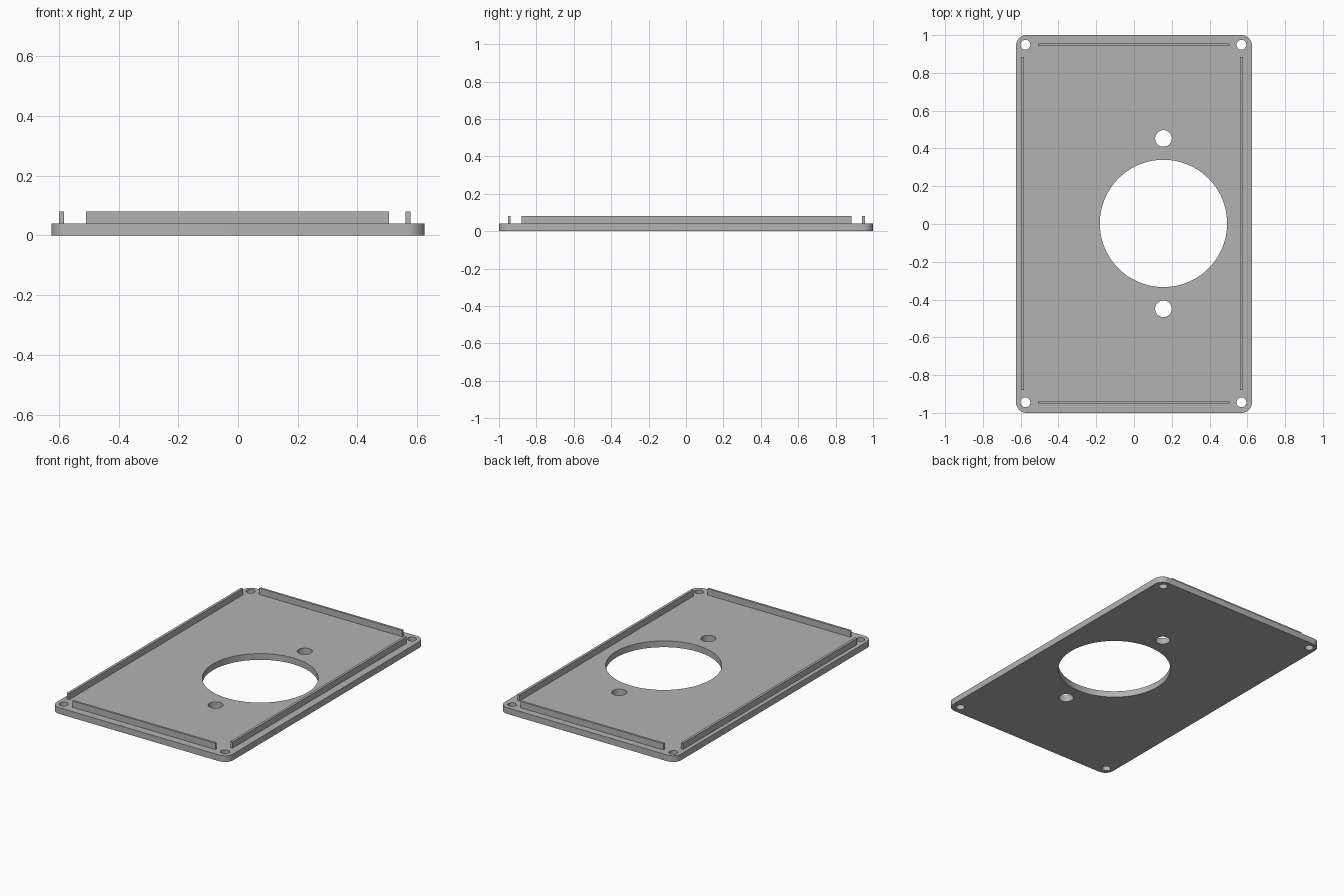
import bpy
import math

cube = bpy.data.objects.get("Cube")
if cube:
    bpy.data.objects.remove(cube, do_unlink=True)

HALF_X, HALF_Y = 0.625, 1.0
THICK, RIB_TOP = 0.04, 0.08
CORNER = 0.057

grey = bpy.data.materials.new("plain grey")
grey.use_nodes = True
colour = (0.45, 0.45, 0.45, 1)
grey.diffuse_color = colour
grey.node_tree.nodes["Principled BSDF"].inputs["Base Color"].default_value = colour


def box(name, x, y, z0, z1, width, depth):
    bpy.ops.mesh.primitive_cube_add(size=1, location=(x, y, (z0 + z1) / 2))
    ob = bpy.context.object
    ob.name = name
    ob.scale = (width, depth, z1 - z0)
    bpy.ops.object.transform_apply(location=False, rotation=False, scale=True)
    ob.data.materials.append(grey)
    return ob


def drill(target, name, x, y, radius, sides):
    bpy.ops.mesh.primitive_cylinder_add(vertices=sides, radius=radius,
                                        depth=0.2, location=(x, y, THICK / 2))
    cutter = bpy.context.object
    cutter.name = name
    cutter.data.materials.append(grey)
    cut = target.modifiers.new(name, 'BOOLEAN')
    cut.operation = 'DIFFERENCE'
    cut.solver = 'EXACT'
    cut.object = cutter
    bpy.context.view_layer.objects.active = target
    bpy.ops.object.modifier_apply(modifier=cut.name)
    bpy.data.objects.remove(cutter, do_unlink=True)


# Base plate with rounded vertical corners
plate = box("base_plate", 0, 0, 0, THICK, 2 * HALF_X, 2 * HALF_Y)
weights = plate.data.attributes.new("bevel_weight_edge", 'FLOAT', 'EDGE')
for edge in plate.data.edges:
    a, b = (plate.data.vertices[i].co for i in edge.vertices)
    weights.data[edge.index].value = 1.0 if abs(a.z - b.z) > THICK / 2 else 0.0
bevel = plate.modifiers.new("rounded_corners", 'BEVEL')
bevel.limit_method = 'WEIGHT'
bevel.width = CORNER
bevel.segments = 10
bevel.use_clamp_overlap = False
bpy.ops.object.modifier_apply(modifier=bevel.name)

# Large opening, its two fixing holes and the corner screw holes
drill(plate, "main_opening", 0.156, 0.003, 0.337, 96)
for y in (-0.449, 0.453):
    drill(plate, "fixing_hole", 0.156, y, 0.044, 48)
for x in (-0.575, 0.569):
    for y in (-0.944, 0.949):
        drill(plate, "screw_hole", x, y, 0.026, 40)

bpy.ops.object.select_all(action='DESELECT')
plate.select_set(True)
bpy.context.view_layer.objects.active = plate
bpy.ops.object.shade_smooth_by_angle(angle=math.radians(30))

# Thin locating ribs along the four edges
for name, x in (("right_rib", -0.591), ("left_rib", 0.569)):
    box(name, x, 0.003, THICK, RIB_TOP, 0.016, 1.764)
for name, y in (("front_rib", -0.944), ("back_rib", 0.949)):
    box(name, -0.002, y, THICK, RIB_TOP, 1.014, 0.014)
